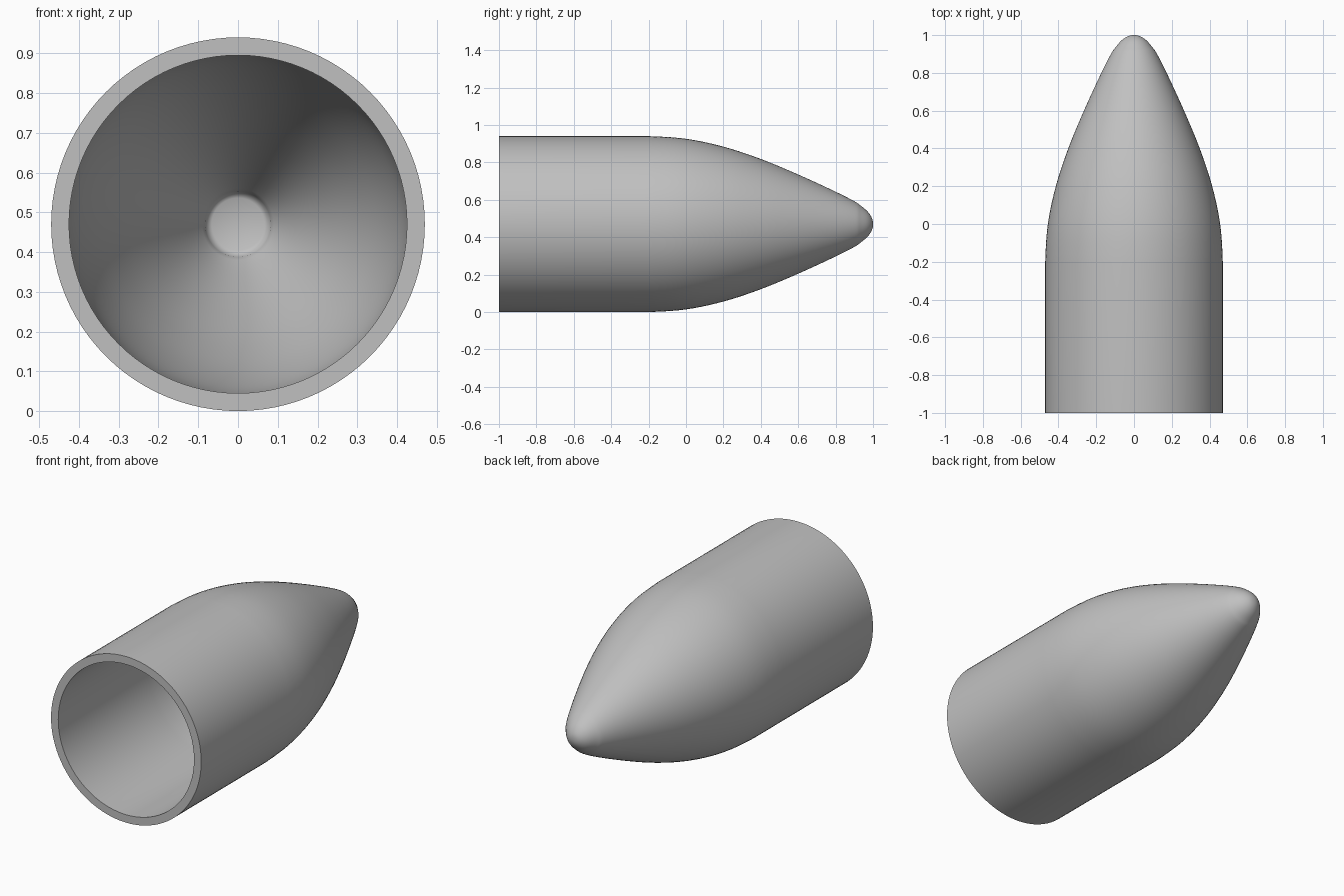
import bpy, bmesh, math
from mathutils import Vector, Matrix

cube = bpy.data.objects.get("Cube")
if cube:
    bpy.data.objects.remove(cube, do_unlink=True)

RADIUS = 0.47
WALL = 0.045
SEGMENTS = 96

# Nose outline from shoulder to tip, as (radius, y)
NOSE = [(0.47, -0.2), (0.456, 0.0), (0.414, 0.2), (0.348, 0.4), (0.265, 0.6),
        (0.173, 0.8), (0.122, 0.9), (0.098, 0.935), (0.066, 0.972),
        (0.032, 0.994), (0.0, 1.0)]


def smooth_path(points, steps):
    """Catmull-Rom curve through the points, straight at the shoulder, mirrored at the tip."""
    p = [Vector(q) for q in points]
    p = [Vector((p[0].x, p[0].y - 0.2))] + p + [Vector((-p[-2].x, p[-2].y))]
    path = []
    for a, b, c, d in zip(p, p[1:], p[2:], p[3:]):
        for i in range(steps):
            t = i / steps
            path.append(0.5 * (2 * b + (c - a) * t + (2 * a - 5 * b + 4 * c - d) * t ** 2
                               + (3 * b - a - 3 * c + d) * t ** 3))
    return path + [p[-2]]


# Outer skin, then the inner skin as an inward offset ending in a small flat
outer = smooth_path(NOSE, 5)
inner = []
for before, here, after in zip(outer, outer[1:], outer[2:]):
    along = (after - before).normalized()
    q = here + WALL * Vector((-along.y, along.x))
    if q.y < 0.885:
        inner.append(q)
profile = [Vector((RADIUS, -1))] + outer
profile += [Vector((0, 0.91)), Vector((0.066, 0.91)), Vector((0.078, 0.903))]
profile += inner[::-1]
profile += [Vector((RADIUS - WALL, -0.2)), Vector((RADIUS - WALL, -1))]

# Revolve the closed wall section around the long axis
bm = bmesh.new()
verts = [bm.verts.new((p.x, p.y, 0)) for p in profile]
edges = [bm.edges.new((a, b)) for a, b in zip(verts, verts[1:])]
edges.append(bm.edges.new((verts[-1], verts[0])))
axis_edge = [e for e in edges if all(abs(v.co.x) < 1e-6 for v in e.verts)]
edges = [e for e in edges if e not in axis_edge]
bmesh.ops.delete(bm, geom=axis_edge, context='EDGES')
bmesh.ops.spin(bm, geom=edges + [v for v in bm.verts], cent=(0, 0, 0), axis=(0, 1, 0),
               angle=math.tau, steps=SEGMENTS, use_merge=False)
bmesh.ops.remove_doubles(bm, verts=bm.verts[:], dist=0.0001)
bmesh.ops.recalc_face_normals(bm, faces=bm.faces[:])
bmesh.ops.transform(bm, matrix=Matrix.Translation((0, 0, RADIUS)), verts=bm.verts[:])
mesh = bpy.data.meshes.new("hollow_nose_cone")
bm.to_mesh(mesh)
bm.free()
cone = bpy.data.objects.new("hollow_nose_cone", mesh)
bpy.context.collection.objects.link(cone)

# Plain grey
grey = bpy.data.materials.new("plain_grey")
grey.use_nodes = True
colour = (0.53, 0.53, 0.53, 1)
grey.diffuse_color = colour
grey.node_tree.nodes["Principled BSDF"].inputs["Base Color"].default_value = colour
mesh.materials.append(grey)

# Smooth skins with crisp rim edges
bpy.ops.object.select_all(action='DESELECT')
cone.select_set(True)
bpy.context.view_layer.objects.active = cone
bpy.ops.object.shade_smooth_by_angle(angle=math.radians(50))
